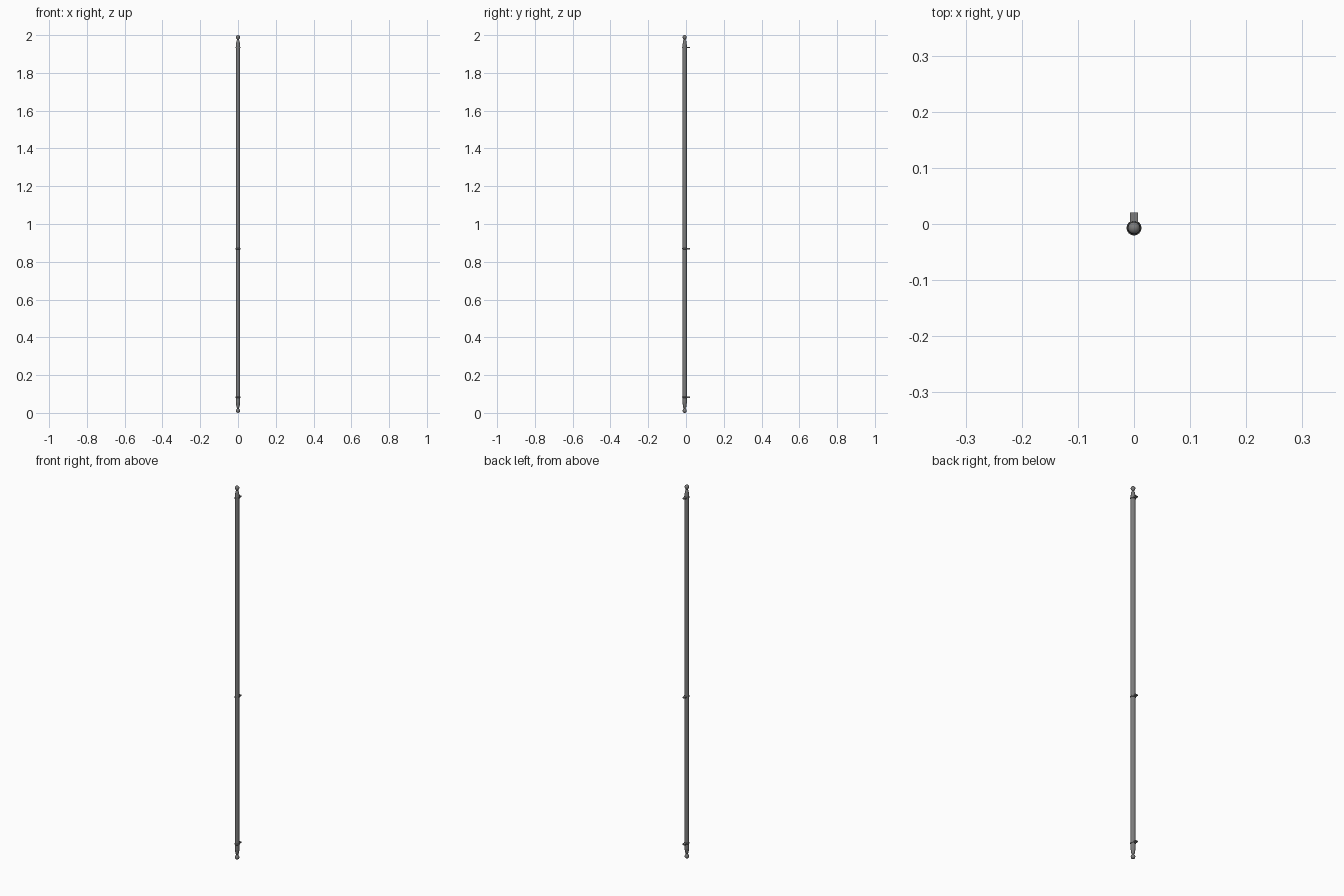
import bpy, bmesh, math

if "Cube" in bpy.data.objects:
    bpy.data.objects.remove(bpy.data.objects["Cube"])

CY = -0.007      # rod axis sits forward of the wall tabs
SIDES = 16

# Dark iron
iron = bpy.data.materials.new("dark_iron")
iron.diffuse_color = (0.2, 0.2, 0.2, 1)
iron.use_nodes = True
iron.node_tree.nodes["Principled BSDF"].inputs["Base Color"].default_value = iron.diffuse_color


def finish(name, bm, smooth=True):
    bmesh.ops.recalc_face_normals(bm, faces=bm.faces)
    me = bpy.data.meshes.new(name)
    bm.to_mesh(me)
    bm.free()
    me.materials.append(iron)
    ob = bpy.data.objects.new(name, me)
    bpy.context.collection.objects.link(ob)
    if smooth:
        bpy.context.view_layer.objects.active = ob
        ob.select_set(True)
        bpy.ops.object.shade_smooth_by_angle(angle=math.radians(40))
        ob.select_set(False)
    return ob


def lathe(name, profile):
    """Revolve (radius, z) points around the rod axis and cap both ends."""
    bm = bmesh.new()
    rings = []
    for r, z in profile:
        rings.append([bm.verts.new((r * math.cos(2 * math.pi * i / SIDES),
                                    CY + r * math.sin(2 * math.pi * i / SIDES), z))
                      for i in range(SIDES)])
    for a, b in zip(rings, rings[1:]):
        for i in range(SIDES):
            j = (i + 1) % SIDES
            bm.faces.new((a[i], a[j], b[j], b[i]))
    bm.faces.new(rings[0][::-1])
    bm.faces.new(rings[-1])
    return finish(name, bm)


# Finial profile: distance from the tip, from the ball to the turned shoulder
end = [(0.002, 0.0), (0.007, 0.002), (0.010, 0.006), (0.011, 0.011),
       (0.010, 0.016), (0.007, 0.021), (0.005, 0.024), (0.0055, 0.027),
       (0.0085, 0.031), (0.0095, 0.040), (0.0118, 0.054)]

# Main rod
lathe("rod", [(0.0118, 0.054), (0.0118, 1.946)])

# Finials at both ends
lathe("bottom_finial", end)
lathe("top_finial", [(r, 2 - z) for r, z in reversed(end)])

# Collars with flat tabs reaching back to the wall
for label, z in (("bottom", 0.083), ("middle", 0.869), ("top", 1.935)):
    h = 0.003
    lathe(label + "_collar", [(0.0125, z - h), (0.0135, z - h + 0.001),
                              (0.0135, z + h - 0.001), (0.0125, z + h)])
    bm = bmesh.new()
    bmesh.ops.create_cube(bm, size=1)
    y0, y1 = CY + 0.008, 0.0205
    for v in bm.verts:
        v.co = (v.co.x * 0.014, (y0 + y1) / 2 + v.co.y * (y1 - y0), z + v.co.z * 0.006)
    finish(label + "_tab", bm, smooth=False)
